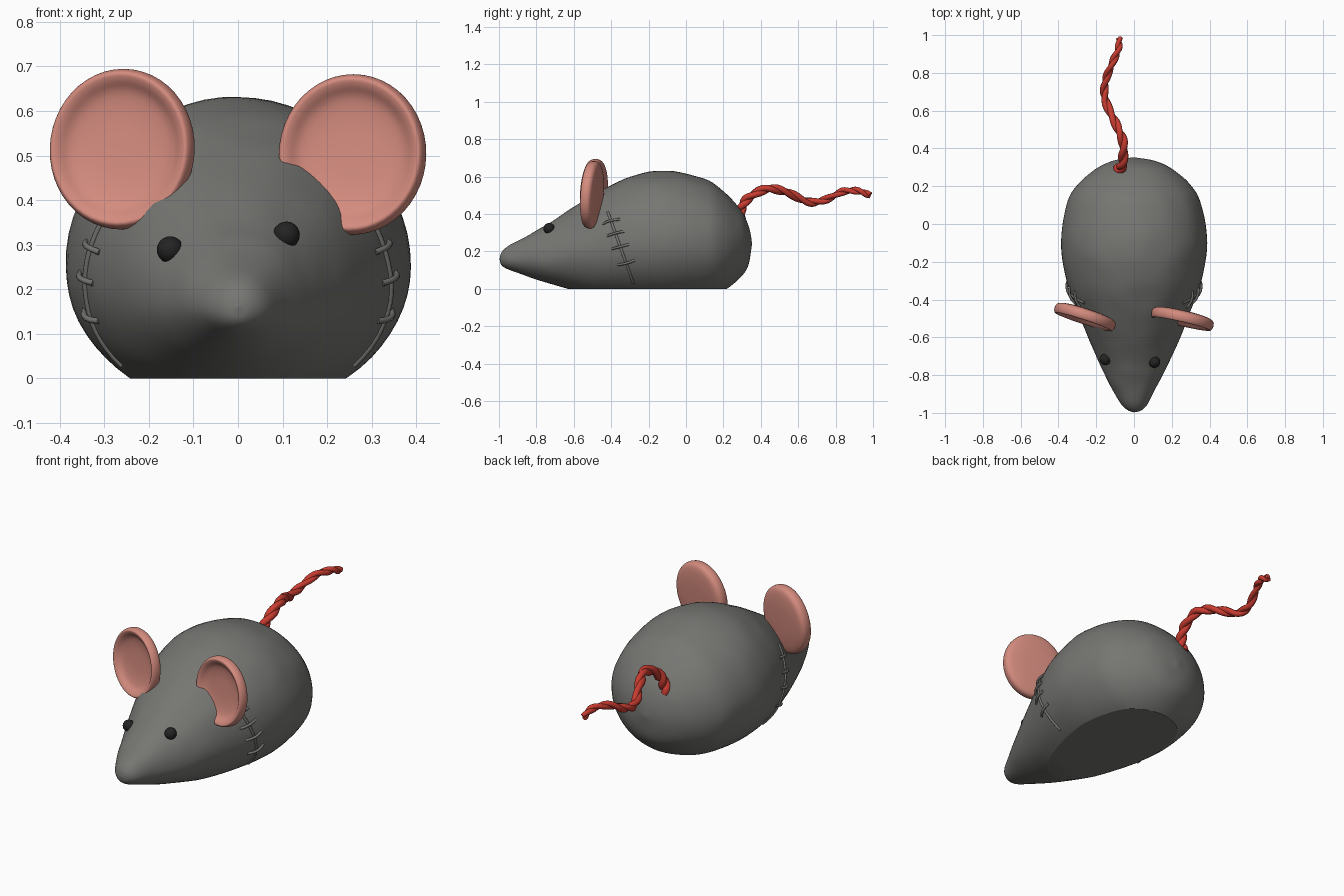
import bpy, bmesh, math
from mathutils import Vector, Matrix, noise
from mathutils.bvhtree import BVHTree

if "Cube" in bpy.data.objects:
    bpy.data.objects.remove(bpy.data.objects["Cube"])


def material(name, rgb):
    m = bpy.data.materials.new(name)
    m.use_nodes = True
    m.diffuse_color = (*rgb, 1)
    bsdf = m.node_tree.nodes["Principled BSDF"]
    bsdf.inputs["Base Color"].default_value = (*rgb, 1)
    bsdf.inputs["Roughness"].default_value = 0.8
    return m


GREY = material("grey felt", (0.18, 0.182, 0.17))
PINK = material("pink felt", (0.66, 0.26, 0.21))
RED = material("red yarn", (0.58, 0.045, 0.03))
BLACK = material("black bead", (0.017, 0.017, 0.017))


def spline(points, steps):
    """Smooth path through points of any dimension."""
    pts = [Vector(p) for p in points]
    pts = [2 * pts[0] - pts[1]] + pts + [2 * pts[-1] - pts[-2]]
    out = []
    for a, b, c, d in zip(pts, pts[1:], pts[2:], pts[3:]):
        for i in range(steps):
            t = i / steps
            out.append(b + (c - a) * (t / 2)
                       + (a - b * 2.5 + c * 2 - d / 2) * t ** 2
                       + (b * 3 - a - c * 3 + d) * (t ** 3 / 2))
    return out + [pts[-2]]


def loft(rings):
    """Skin closed rings of equal length; point rings collapse to poles."""
    bm = bmesh.new()
    rows = [[bm.verts.new(p) for p in ring] for ring in rings]
    n = len(rows[0])
    for r, s in zip(rows, rows[1:]):
        for i in range(n):
            j = (i + 1) % n
            bm.faces.new((r[i], r[j], s[j], s[i]))
    bmesh.ops.remove_doubles(bm, verts=bm.verts, dist=1e-5)
    bmesh.ops.recalc_face_normals(bm, faces=bm.faces)
    return bm


def smooth(obj, angle=40):
    bpy.ops.object.select_all(action="DESELECT")
    obj.select_set(True)
    bpy.context.view_layer.objects.active = obj
    bpy.ops.object.shade_smooth_by_angle(angle=math.radians(angle))


def finish(name, bm, mat, angle=40):
    mesh = bpy.data.meshes.new(name)
    bm.to_mesh(mesh)
    bm.free()
    mesh.materials.append(mat)
    obj = bpy.data.objects.new(name, mesh)
    bpy.context.collection.objects.link(obj)
    smooth(obj, angle)
    return obj


def tubes(name, paths, radius, mat):
    """Round strands along paths of (x, y, z, radius factor)."""
    cu = bpy.data.curves.new(name, "CURVE")
    cu.dimensions = "3D"
    cu.bevel_depth = radius
    cu.bevel_resolution = 2
    cu.use_fill_caps = True
    for path in paths:
        sp = cu.splines.new("POLY")
        sp.points.add(len(path) - 1)
        for pt, p in zip(sp.points, path):
            pt.co = (p[0], p[1], p[2], 1)
            pt.radius = p[3]
    cu.materials.append(mat)
    obj = bpy.data.objects.new(name, cu)
    bpy.context.collection.objects.link(obj)
    bpy.ops.object.select_all(action="DESELECT")
    obj.select_set(True)
    bpy.context.view_layer.objects.active = obj
    bpy.ops.object.convert(target="MESH")
    smooth(bpy.context.object, 60)


# Body: sections of (y, half width, top), and matching (y, middle, bottom)
upper = [(-1, 0, .16), (-.99, .033, .19), (-.96, .066, .22), (-.9, .1, .257),
         (-.8, .152, .313), (-.7, .2, .37), (-.5, .285, .5), (-.3, .357, .6),
         (-.1, .387, .631), (.1, .357, .587), (.2, .305, .52),
         (.29, .205, .425), (.335, .11, .335), (.353, 0, .24)]
lower = [(.16, .16), (.16, .13), (.161, .108), (.165, .085),
         (.17, .05), (.175, .02), (.21, -.035), (.24, -.06),
         (.25, -.07), (.25, -.05), (.25, -.012),
         (.245, .06), (.242, .13), (.24, .24)]
rings = []
for (y, w, top), (mid, low) in zip(spline(upper, 6), spline(lower, 6)):
    ring = []
    for k in range(64):
        a = math.tau * k / 64
        s = math.sin(a)
        z = mid + s * ((top - mid) if s > 0 else (mid - low))
        p = Vector((w * math.cos(a), y, z))
        ring.append(p * (1 + 0.007 * noise.noise(p * 9)))
    rings.append(ring)
bm = loft(rings)
cut = bmesh.ops.bisect_plane(bm, geom=bm.verts[:] + bm.edges[:] + bm.faces[:],
                             plane_co=(0, 0, 0), plane_no=(0, 0, -1),
                             clear_outer=True)
rim = [e for e in cut["geom_cut"] if isinstance(e, bmesh.types.BMEdge)]
bmesh.ops.contextual_create(bm, geom=rim)
bmesh.ops.recalc_face_normals(bm, faces=bm.faces)
skin = BVHTree.FromBMesh(bm)
finish("body", bm, GREY, 25)

# Side seams with cross stitches, laid on the body surface
for side, label in ((1, "left"), (-1, "right")):
    def on_skin(y, z, lift):
        hit, normal, _, _ = skin.ray_cast(Vector((side, y, z)), Vector((-side, 0, 0)))
        return (*(hit + normal * lift), 1)

    seam = [on_skin(-.27 - .36 * z, z, .001) for z in (.03 + .02 * i for i in range(20))]
    strands = [seam]
    for z in (.14, .225, .295, .36):
        y = -.27 - .36 * z
        strands.append([on_skin(y + t * .045, z + t * .012, .012 - .014 * t * t)
                        for t in (-1, -.5, 0, .5, 1)])
    tubes(label + "_stitches", strands, .007, GREY)

# Ears: dished oval discs, profile of (radius, depth)
dish = spline([(0, .004), (.4, .002), (.7, -.008), (.86, -.028), (.95, -.032),
               (1, -.012), (.98, .012), (.85, .026), (.5, .034), (0, .036)], 4)
for label, centre, turn in (("right", (-.258, -.487, .514), -18),
                            ("left", (.258, -.497, .502), -13)):
    rings = [[(.168 * r * math.cos(a), d, .18 * r * math.sin(a))
              for a in (math.tau * k / 48 for k in range(48))] for r, d in dish]
    bm = loft(rings)
    place = (Matrix.Translation(centre) @ Matrix.Rotation(math.radians(turn), 4, "Z")
             @ Matrix.Rotation(math.radians(-4), 4, "X"))
    bm.transform(place)
    finish(label + "_ear", bm, PINK, 60)

# Eyes: beads set into the face
for label, x, y in (("right", -.15, -.715), ("left", .107, -.73)):
    hit, normal, _, _ = skin.ray_cast(Vector((x, y, 1)), Vector((0, 0, -1)))
    bm = bmesh.new()
    bmesh.ops.create_uvsphere(bm, u_segments=24, v_segments=16, radius=.03)
    bmesh.ops.translate(bm, verts=bm.verts, vec=hit + normal * .003)
    finish(label + "_eye", bm, BLACK, 60)

# Tail: two strands of yarn twisted round a wavy path, thinner at the tip
path = spline([(-.085, .29, .37), (-.07, .295, .43), (-.058, .34, .49),
               (-.06, .44, .535), (-.1, .54, .515), (-.15, .65, .465),
               (-.155, .74, .475), (-.12, .84, .52), (-.085, .92, .523),
               (-.077, .985, .5)], 8)
strands = []
for phase in (0, math.pi):
    strand = []
    for i, p in enumerate(path):
        ahead = path[min(i + 1, len(path) - 1)] - path[max(i - 1, 0)]
        u = ahead.cross(Vector((1, 0, 0))).normalized()
        v = ahead.cross(u).normalized()
        a = phase + i * .45
        size = 1.25 - .45 * i / len(path)
        strand.append((*(p + (u * math.cos(a) + v * math.sin(a)) * .009 * size), size))
    strands.append(strand)
tubes("tail", strands, .016, RED)
